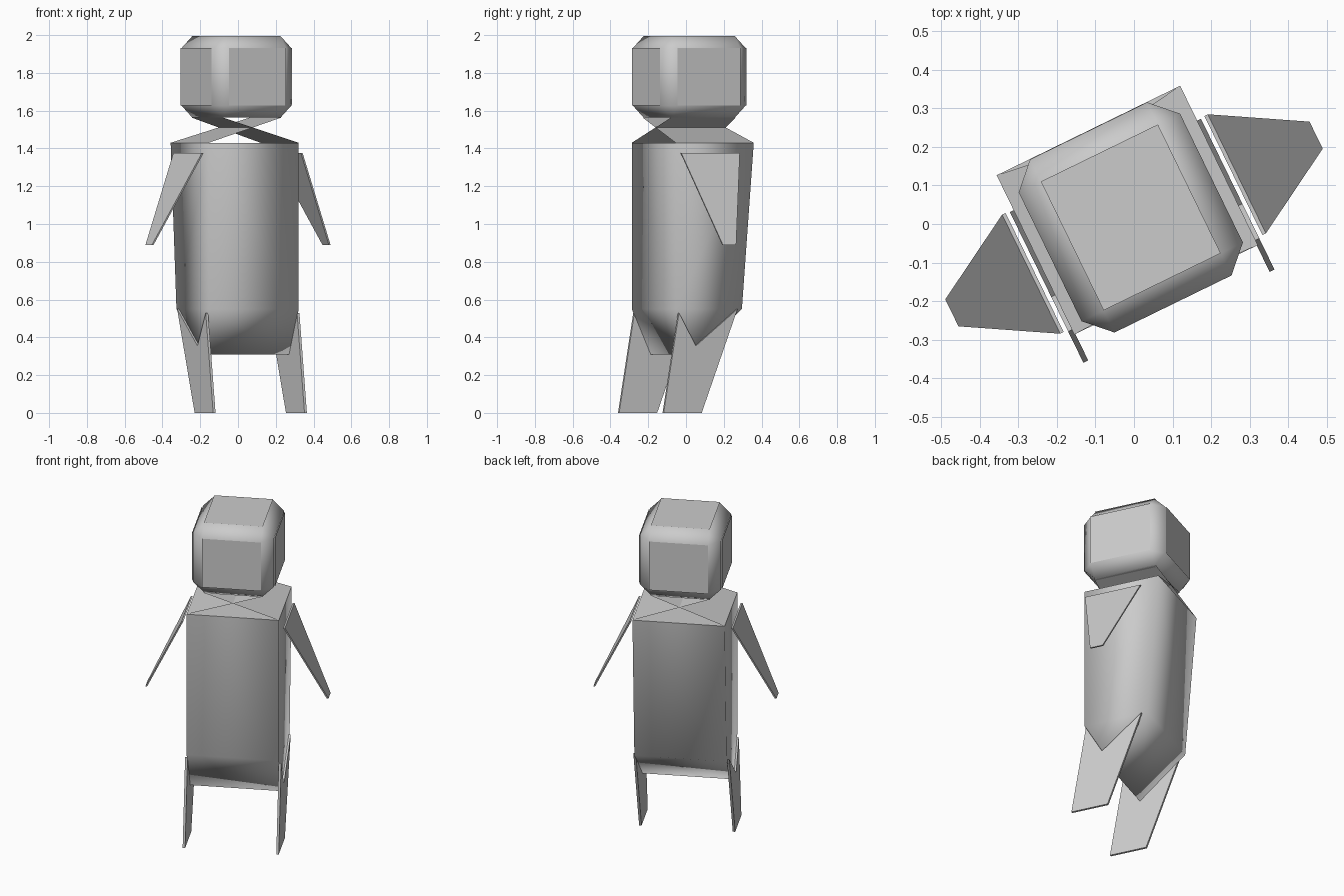
import bpy, bmesh, math
from mathutils import Matrix, Vector

if "Cube" in bpy.data.objects:
    bpy.data.objects.remove(bpy.data.objects["Cube"])

TURN = Matrix.Rotation(math.radians(26), 4, 'Z')   # whole figure is turned


def finish(bm, name):
    bm.transform(TURN)
    me = bpy.data.meshes.new(name)
    bm.to_mesh(me)
    bm.free()
    ob = bpy.data.objects.new(name, me)
    bpy.context.collection.objects.link(ob)
    return ob


def loft(name, a, b, smooth=False):
    """Closed solid between two matching outlines."""
    bm = bmesh.new()
    va = [bm.verts.new(p) for p in a]
    vb = [bm.verts.new(p) for p in b]
    n = len(a)
    bm.faces.new(va)
    bm.faces.new(vb[::-1])
    for i in range(n):
        j = (i + 1) % n
        bm.faces.new((va[j], va[i], vb[i], vb[j]))
    bmesh.ops.recalc_face_normals(bm, faces=bm.faces)
    for f in bm.faces:
        f.smooth = smooth and f.normal.z < 0.9
    return finish(bm, name)


# Head: chamfered block with a flat plate on each side
bm = bmesh.new()
bmesh.ops.create_cube(bm, size=1)
bmesh.ops.scale(bm, vec=(0.466, 0.5, 0.432), verts=bm.verts)
bmesh.ops.translate(bm, vec=(0, 0.019, 1.779), verts=bm.verts)
bmesh.ops.bevel(bm, geom=bm.edges[:], offset=0.064, segments=1, affect='EDGES')
bm.normal_update()
for f in bm.faces:
    f.smooth = True
plates = [f for f in bm.faces if max(abs(c) for c in f.normal) > 0.99]
for f in plates:
    n = f.normal.copy()
    new = bm.faces.new([bm.verts.new(v.co + n * 0.005) for v in f.verts])
    new.smooth = False
finish(bm, "head")

# Body: five-sided side profile (y, z) across the width
W = 0.265
profile = [(0.27, 1.43), (0.20, 0.55), (-0.08, 0.31), (-0.19, 0.55), (-0.19, 1.43)]
loft("body", [(-W, y, z) for y, z in profile], [(W, y, z) for y, z in profile], True)

# Neck: two sheets that cross between body top and head bottom
bm = bmesh.new()
for s in (-1, 1):
    bm.faces.new([bm.verts.new(p) for p in (
        (s * W, -0.19, 1.43), (s * W, 0.27, 1.43),
        (-s * 0.17, 0.21, 1.563), (-s * 0.17, -0.172, 1.563))])
finish(bm, "neck")

# Arms and legs: thin plates mirrored left and right
arm = [(0.287, -0.172, 1.375), (0.287, 0.172, 1.375),
       (0.516, 0.039, 0.89), (0.516, -0.039, 0.89)]
leg = [(-0.176, 0.53), (-0.076, 0.355), (0.169, 0.55), (-0.042, 0), (-0.266, 0)]
for s, side in ((-1, "left"), (1, "right")):
    loft(side + "_arm", [(s * x, y, z) for x, y, z in arm],
         [(s * (x + 0.01), y, z) for x, y, z in arm])
    loft(side + "_leg", [(s * 0.262, y, z) for y, z in leg],
         [(s * 0.276, y, z) for y, z in leg])
